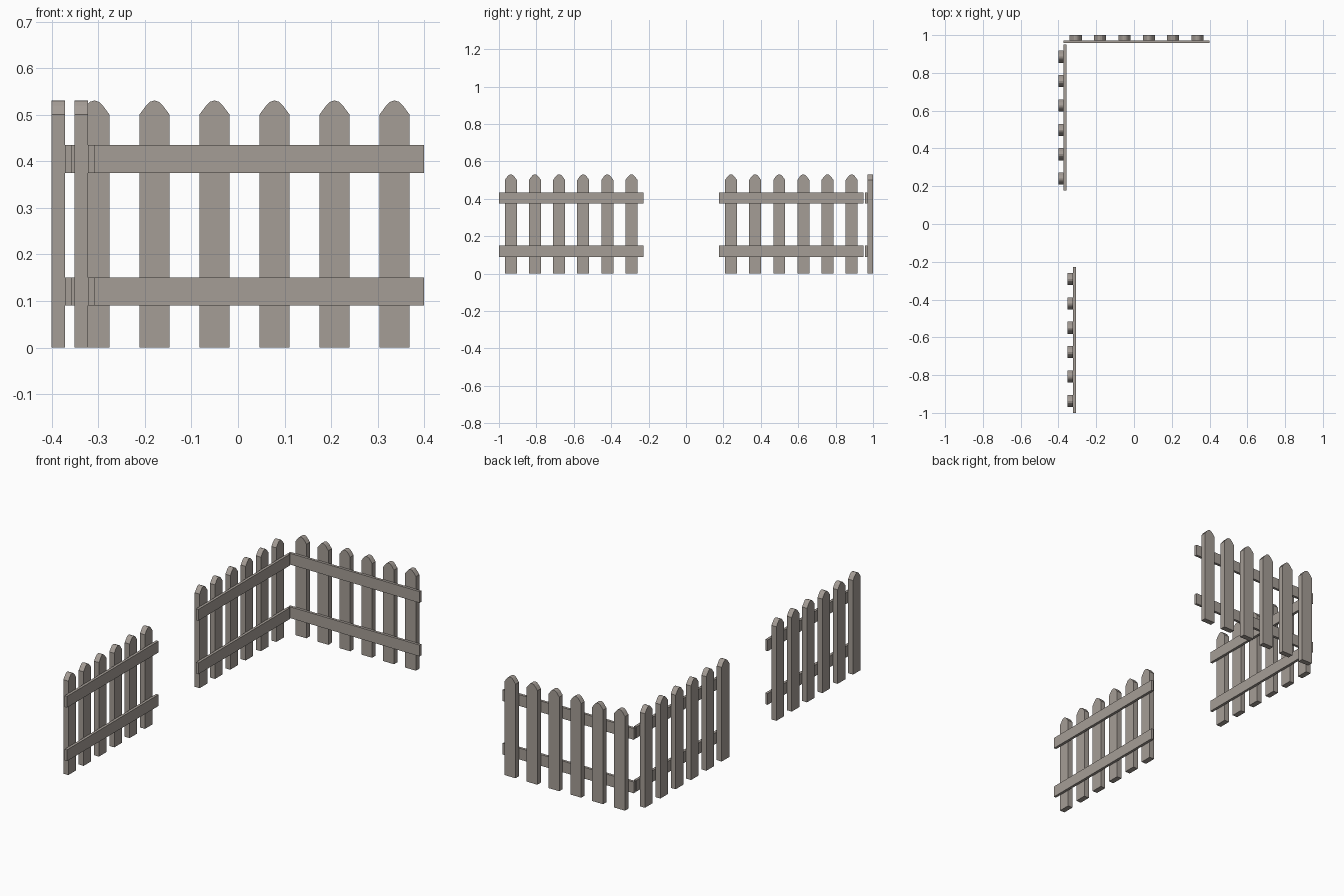
import bpy, bmesh, math
from mathutils import Matrix

if "Cube" in bpy.data.objects:
    bpy.data.objects.remove(bpy.data.objects["Cube"])

wood = bpy.data.materials.new("weathered_wood")
wood.diffuse_color = (0.376, 0.337, 0.305, 1)
wood.use_nodes = True
wood.node_tree.nodes["Principled BSDF"].inputs["Base Color"].default_value = wood.diffuse_color

PITCH, THICK, RAIL_T, LENGTH = 0.129, 0.029, 0.014, 0.772


def extrude(name, profile, y0, y1, matrix):
    """Extrude an (x, z) outline from y0 to y1, then place it."""
    bm = bmesh.new()
    front = bm.faces.new([bm.verts.new((x, y0, z)) for x, z in profile])
    ret = bmesh.ops.extrude_face_region(bm, geom=[front])
    for v in ret["geom"]:
        if isinstance(v, bmesh.types.BMVert):
            v.co.y = y1
    bmesh.ops.recalc_face_normals(bm, faces=bm.faces[:])
    bm.transform(matrix)
    me = bpy.data.meshes.new(name)
    bm.to_mesh(me)
    bm.free()
    me.materials.append(wood)
    ob = bpy.data.objects.new(name, me)
    bpy.context.collection.objects.link(ob)


# picket outline with a softly rounded point
half = [(0.032, 0), (0.032, 0.501), (0.018, 0.520), (0.010, 0.528)]
PICKET = half + [(0, 0.531)] + [(-x, z) for x, z in reversed(half)]


def panel(name, x, y, angle):
    """Fence panel; local y=0 is the plane between rails (-y) and pickets (+y)."""
    m = Matrix.Translation((x, y, 0)) @ Matrix.Rotation(angle, 4, 'Z')
    for i in range(6):
        extrude(f"{name}_picket", PICKET, 0, THICK,
                m @ Matrix.Translation(((i - 2.5) * PITCH, 0, 0)))
    h = LENGTH / 2
    for z0, z1 in ((0.09, 0.15), (0.375, 0.435)):
        extrude(f"{name}_rail", [(-h, z0), (h, z0), (h, z1), (-h, z1)],
                -RAIL_T, 0, m)


panel("back_panel", 0.014, 0.971, 0)
panel("left_panel", -0.372, 0.563, math.pi / 2)
panel("near_panel", -0.322, -0.614, math.pi / 2)
